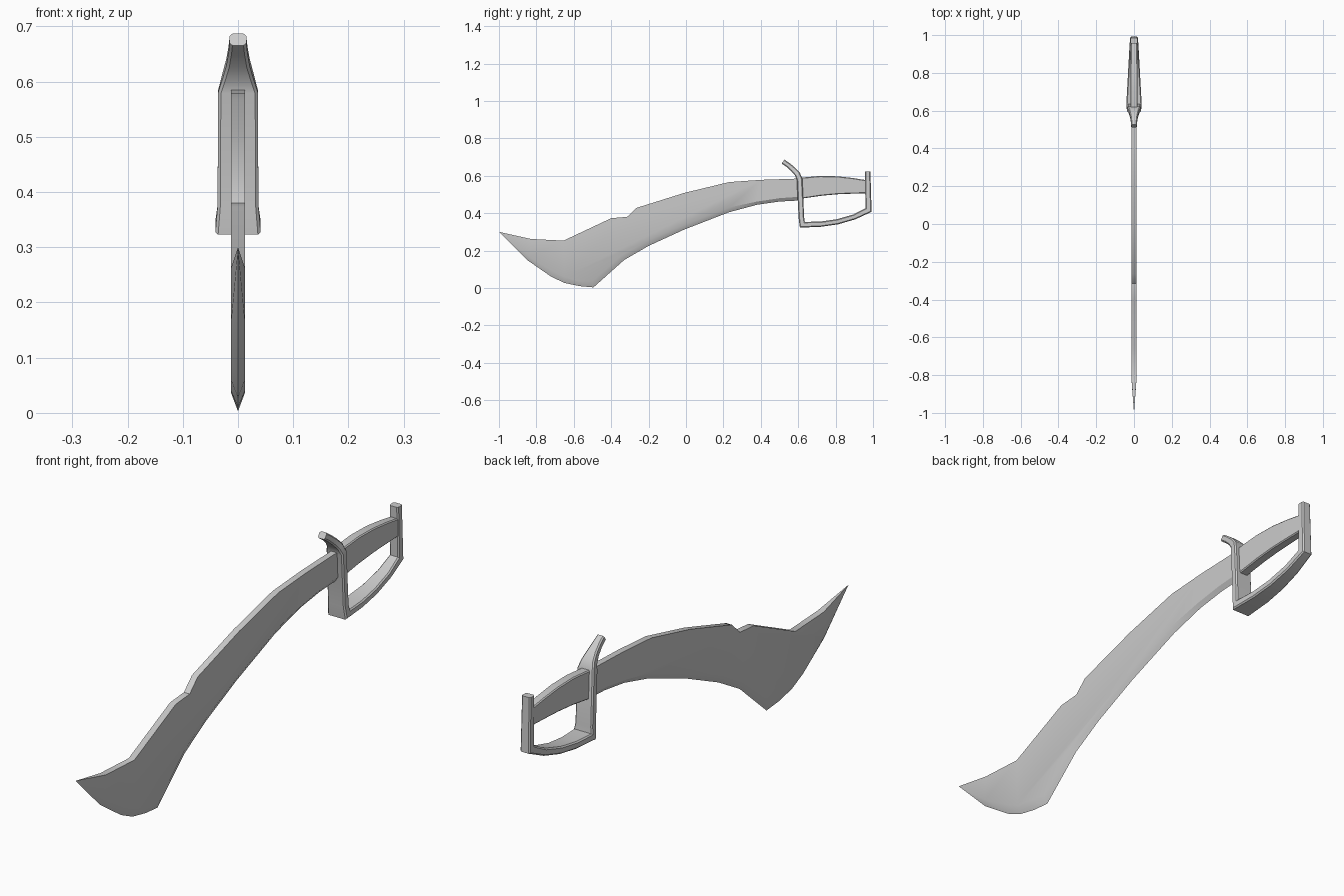
import bpy
import bmesh
from math import radians
from mathutils import Vector

cube = bpy.data.objects.get("Cube")
if cube:
    bpy.data.objects.remove(cube)

steel = bpy.data.materials.new("plain_grey")
steel.use_nodes = True
GREY = (0.6, 0.6, 0.6, 1)
steel.diffuse_color = GREY
steel.node_tree.nodes["Principled BSDF"].inputs["Base Color"].default_value = GREY


def finish(name, bm):
    bmesh.ops.recalc_face_normals(bm, faces=bm.faces)
    mesh = bpy.data.meshes.new(name)
    bm.to_mesh(mesh)
    bm.free()
    mesh.materials.append(steel)
    obj = bpy.data.objects.new(name, mesh)
    bpy.context.collection.objects.link(obj)
    bpy.ops.object.select_all(action="DESELECT")
    obj.select_set(True)
    bpy.context.view_layer.objects.active = obj
    bpy.ops.object.shade_smooth_by_angle(angle=radians(30))
    return obj


def sweep(name, stations, chamfer):
    """Chamfered bar along (y, z, half width, half thickness) stations."""
    bm = bmesh.new()
    pts = [Vector(s[:2]) for s in stations]
    rings = []
    for i, (y, z, w, t) in enumerate(stations):
        # Mitred normal in the y-z plane
        before = (pts[i] - pts[max(i - 1, 0)]).normalized()
        after = (pts[min(i + 1, len(pts) - 1)] - pts[i]).normalized()
        along = (before + after).normalized()
        n = Vector((-along.y, along.x))
        ref = after if after.length else before
        n /= max(along.dot(ref), 0.5)
        c = chamfer
        section = [(w, t - c), (w - c, t), (c - w, t), (-w, t - c),
                   (-w, c - t), (c - w, -t), (w - c, -t), (w, c - t)]
        rings.append([bm.verts.new((a, y + n.x * b, z + n.y * b)) for a, b in section])
    for r, s in zip(rings, rings[1:]):
        for k in range(8):
            j = (k + 1) % 8
            bm.faces.new((r[k], r[j], s[j], s[k]))
    bm.faces.new(rings[0])
    bm.faces.new(rings[-1])
    return finish(name, bm)


# Blade: flat cheeks, flat spine and a ground cutting edge
HALF = 0.0125
TIP = (-1, 0.3)
spine = [(-0.83, 0.262), (-0.655, 0.253), (-0.4, 0.373), (-0.315, 0.38),
         (-0.265, 0.428), (-0.01, 0.508), (0.23, 0.566), (0.4, 0.578), (0.61, 0.585)]
edge = [(-0.85, 0.15), (-0.72, 0.06), (-0.65, 0.027), (-0.57, 0.01), (-0.495, 0.003),
        (-0.33, 0.15), (-0.2, 0.225), (-0.01, 0.312), (0.23, 0.405),
        (0.38, 0.445), (0.5, 0.462), (0.61, 0.468)]
grind = [(-0.835, 0.165), (-0.71, 0.09), (-0.65, 0.06), (-0.58, 0.04), (-0.5, 0.036),
         (-0.345, 0.175), (-0.21, 0.25), (-0.01, 0.337), (0.23, 0.43),
         (0.38, 0.462), (0.5, 0.48), (0.61, 0.488)]

bm = bmesh.new()
tip = bm.verts.new((0, *TIP))
keen = [bm.verts.new((0, *p)) for p in edge]
backs, ends = [], []
for side in (HALF, -HALF):
    top = [bm.verts.new((side, *p)) for p in spine]
    low = [bm.verts.new((side, *p)) for p in grind]
    bm.faces.new(top + low[::-1])
    bm.faces.new((tip, top[0], low[0]))
    bm.faces.new((tip, low[0], keen[0]))
    for i in range(len(low) - 1):
        bm.faces.new((low[i], low[i + 1], keen[i + 1], keen[i]))
    backs.append(top)
    ends += [top[-1], low[-1]]
a, b = backs
bm.faces.new((tip, a[0], b[0]))
for i in range(len(a) - 1):
    bm.faces.new((a[i], a[i + 1], b[i + 1], b[i]))
bm.faces.new((ends[0], ends[1], keen[-1], ends[3], ends[2]))
finish("blade", bm)

# Guard: flared thumb hook, crossbar, knuckle bow and pommel bar in one sweep
sweep("hand_guard", [
    (0.519, 0.676, 0.015, 0.013), (0.545, 0.658, 0.017, 0.013),
    (0.572, 0.635, 0.021, 0.014), (0.595, 0.61, 0.028, 0.015),
    (0.607, 0.582, 0.036, 0.015), (0.617, 0.375, 0.037, 0.015),
    (0.622, 0.338, 0.041, 0.015), (0.72, 0.341, 0.036, 0.014),
    (0.81, 0.354, 0.031, 0.014), (0.9, 0.38, 0.026, 0.014),
    (0.976, 0.417, 0.021, 0.016), (0.971, 0.622, 0.019, 0.015)], 0.005)

# Grip: gently arched bar between the crossbar and the pommel
sweep("grip", [
    (0.61, 0.533, 0.019, 0.056), (0.72, 0.546, 0.019, 0.053),
    (0.81, 0.549, 0.019, 0.048), (0.89, 0.546, 0.018, 0.042),
    (0.965, 0.541, 0.017, 0.035)], 0.004)
